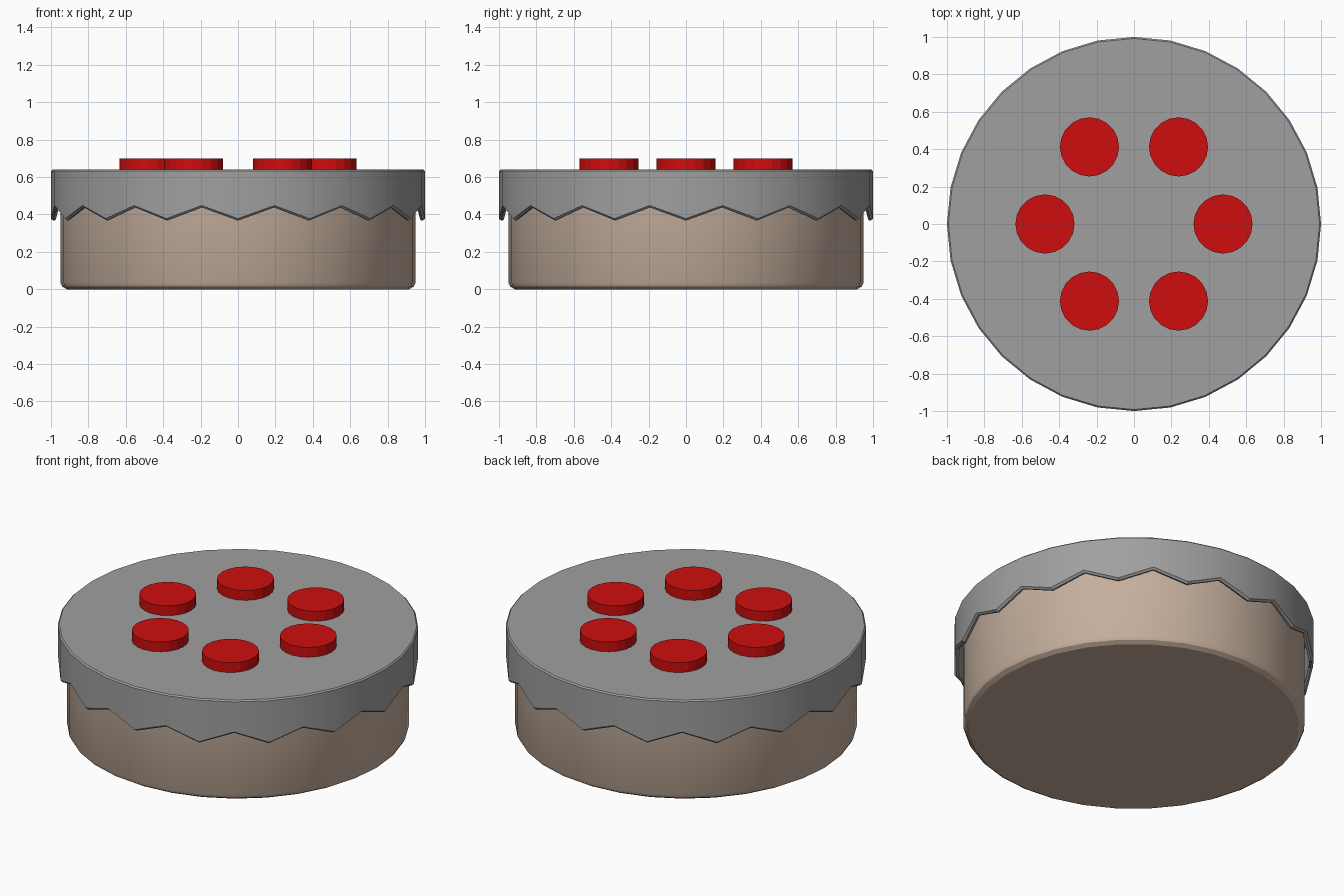
import bpy, bmesh, math

if "Cube" in bpy.data.objects:
    bpy.data.objects.remove(bpy.data.objects["Cube"])

SIDES = 32


def material(name, color):
    m = bpy.data.materials.new(name)
    m.diffuse_color = (*color, 1)
    m.use_nodes = True
    m.node_tree.nodes["Principled BSDF"].inputs["Base Color"].default_value = m.diffuse_color
    return m


def lathe(name, profile, mat, closed=False, smooth=True, sides=SIDES, loc=(0, 0, 0)):
    """Spin rows of (radius, height(k)) points; open ends get capped."""
    bm = bmesh.new()
    rows = []
    for r, z in profile:
        row = []
        for k in range(sides):
            a = 2 * math.pi * k / sides
            h = z(k) if callable(z) else z
            row.append(bm.verts.new((r * math.cos(a), r * math.sin(a), h)))
        rows.append(row)
    for lo, hi in zip(rows, rows[1:]):
        for k in range(sides):
            n = (k + 1) % sides
            bm.faces.new((lo[k], lo[n], hi[n], hi[k]))
    bm.faces.new(rows[0][::-1])
    bm.faces.new(rows[-1])
    bmesh.ops.recalc_face_normals(bm, faces=bm.faces)
    me = bpy.data.meshes.new(name)
    bm.to_mesh(me)
    bm.free()
    me.materials.append(mat)
    ob = bpy.data.objects.new(name, me)
    ob.location = loc
    bpy.context.collection.objects.link(ob)
    if smooth:
        bpy.ops.object.select_all(action='DESELECT')
        ob.select_set(True)
        bpy.context.view_layer.objects.active = ob
        bpy.ops.object.shade_smooth_by_angle(angle=math.radians(30))
    return ob


sponge = material("sponge", (0.56, 0.43, 0.34))
icing = material("icing", (0.35, 0.35, 0.35))
red = material("candy red", (0.62, 0.004, 0.004))

# Sponge body with a bevelled bottom edge
lathe("sponge_body", [(0.915, 0), (0.94, 0.015), (0.95, 0.035), (0.95, 0.62)], sponge)


# Icing shell with a zigzag dripping rim
def drip(k):
    return 0.37 if k % 2 == 0 else 0.44


lathe("icing_cap", [(0.975, 0.62), (0.975, drip), (0.988, lambda k: drip(k) - 0.003),
                    (1.0, lambda k: drip(k) + 0.008),
                    (1.0, 0.632), (0.992, 0.64)], icing)

# Ring of six candy discs
for i in range(6):
    a = math.radians(60 * i)
    lathe(f"candy_{i + 1}", [(0.158, 0.63), (0.158, 0.70)], red, smooth=False, sides=20,
          loc=(0.476 * math.cos(a), 0.476 * math.sin(a), 0))
